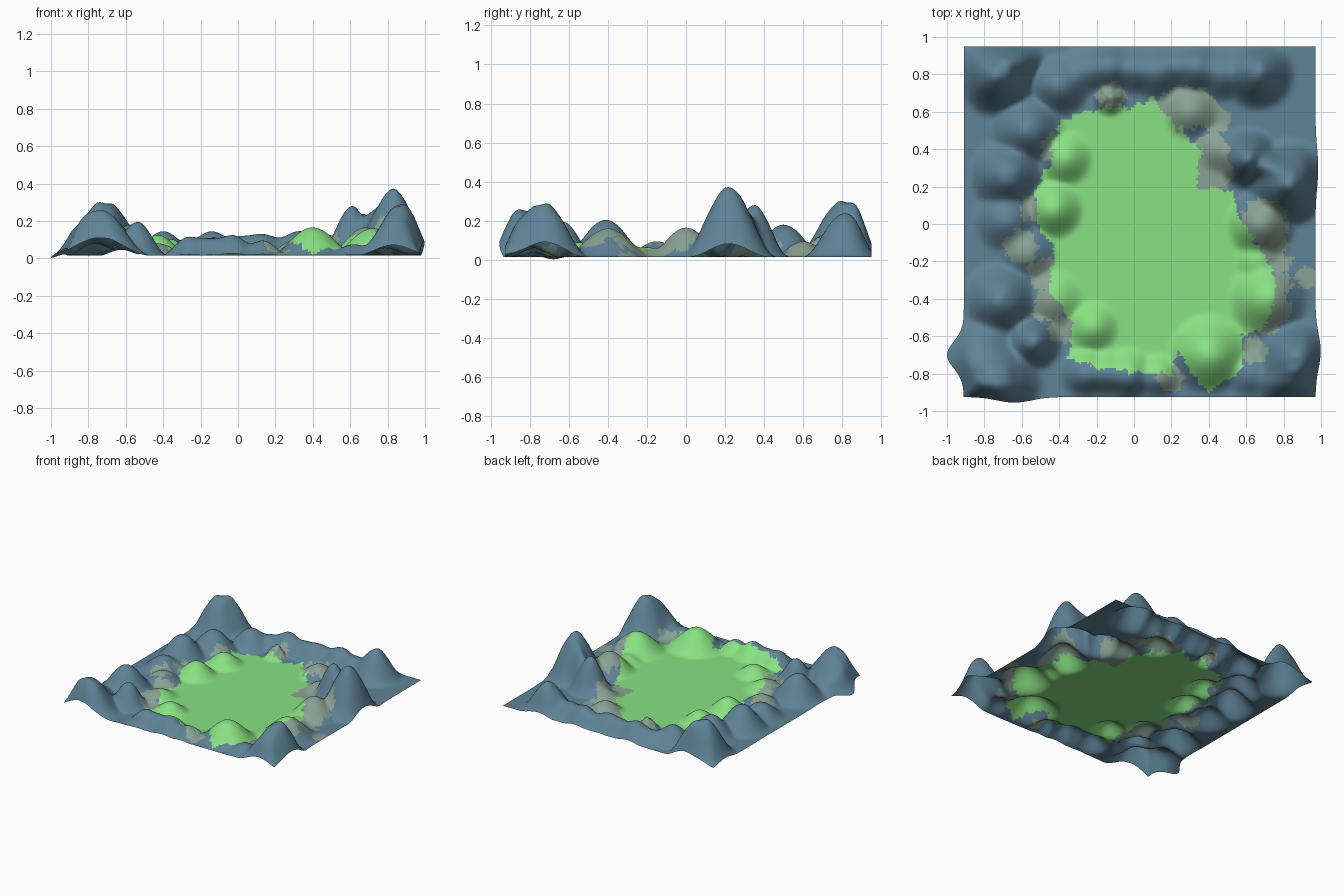
import bpy, bmesh, math, random
from mathutils import Vector, noise

random.seed(4)
X0, X1, Y0, Y1, BASE = -0.91, 0.97, -0.925, 0.95, 0.015
N = 120

# Steep peaks: x, y, radius, height
PEAKS = [
    (-0.73, 0.80, 0.25, 0.28), (-0.64, 0.88, 0.18, 0.20), (0.66, 0.81, 0.22, 0.22),
    (0.83, 0.22, 0.25, 0.35), (0.61, 0.35, 0.18, 0.26), (0.72, 0.31, 0.13, 0.19),
    (0.87, -0.72, 0.23, 0.27), (0.83, -0.84, 0.22, 0.18), (-0.74, -0.85, 0.28, 0.25),
    (-0.80, -0.68, 0.22, 0.12), (-0.54, -0.63, 0.17, 0.18),
    (-0.71, -0.41, 0.23, 0.19), (-0.68, 0.26, 0.22, 0.19), (-0.57, 0.50, 0.22, 0.165),
]
# Rounded hills: x, y, radius, height
HILLS = [
    (-0.40, 0.74, 0.18, 0.13), (-0.14, 0.84, 0.17, 0.13), (-0.27, 0.82, 0.15, 0.08),
    (0.0, 0.83, 0.15, 0.10), (0.12, 0.82, 0.17, 0.115), (0.22, 0.85, 0.14, 0.08),
    (0.33, 0.84, 0.17, 0.13), (0.47, 0.81, 0.17, 0.11), (0.30, 0.60, 0.16, 0.08),
    (0.46, 0.40, 0.14, 0.06), (-0.37, 0.35, 0.16, 0.09), (-0.43, 0.08, 0.17, 0.11),
    (-0.68, 0.02, 0.19, 0.11), (-0.57, -0.15, 0.17, 0.08), (-0.43, -0.40, 0.17, 0.065),
    (-0.22, -0.55, 0.15, 0.075), (0.40, -0.70, 0.23, 0.15), (-0.26, -0.80, 0.15, 0.10),
    (-0.15, -0.80, 0.14, 0.09), (-0.03, -0.81, 0.16, 0.11), (0.13, -0.82, 0.14, 0.08),
    (0.68, 0.0, 0.20, 0.15), (0.72, -0.40, 0.23, 0.145), (0.66, -0.20, 0.13, 0.05),
    (0.62, -0.80, 0.15, 0.06),
]
ROCK = (-0.13, 0.67, 0.10, 0.09)

# Outline of the grassy valley
GRASS = [
    (0.10, 0.68), (0.20, 0.55), (0.36, 0.40), (0.33, 0.20), (0.52, 0.18), (0.58, 0.0),
    (0.69, -0.15), (0.77, -0.35), (0.70, -0.55), (0.58, -0.60), (0.58, -0.78),
    (0.40, -0.90), (0.23, -0.68), (0.20, -0.80), (0.0, -0.80), (-0.36, -0.72),
    (-0.32, -0.55), (-0.46, -0.35), (-0.42, -0.15), (-0.50, -0.05), (-0.53, 0.15),
    (-0.46, 0.30), (-0.40, 0.56), (-0.20, 0.62), (-0.02, 0.62),
]
# Patches of bare gravel: x, y, radius
GRAVEL = [
    (-0.12, 0.68, 0.08), (0.25, 0.62, 0.12), (0.36, 0.61, 0.11), (0.45, 0.56, 0.07),
    (0.42, 0.40, 0.09), (0.42, 0.28, 0.11), (0.70, 0.02, 0.12), (0.74, -0.12, 0.07),
    (0.75, -0.45, 0.09), (0.79, -0.32, 0.05), (0.78, -0.21, 0.06), (0.72, -0.55, 0.05),
    (0.64, -0.68, 0.07), (0.92, -0.29, 0.06), (0.19, -0.83, 0.07), (-0.43, 0.41, 0.07),
    (-0.55, 0.08, 0.06), (-0.60, -0.12, 0.09), (-0.47, -0.27, 0.09),
    (-0.46, -0.44, 0.08), (-0.38, -0.57, 0.07),
]


def bell(x, y, hill, power=2.0):
    cx, cy, r, h = hill
    t = ((x - cx) ** 2 + (y - cy) ** 2) / (r * r)
    return h * (1 - t) ** power if t < 1 else 0.0


def rim_fade(x, y):
    # Hills drop away towards the border of the sheet
    d = min(x - X0, X1 - x, y - Y0, Y1 - y)
    t = min(1.0, max(0.0, d / 0.09))
    return 0.45 + 0.55 * t * (2 - t)


def height(x, y):
    # Soft maximum blends neighbouring hills without stacking them
    total = sum(bell(x, y, p, 2.3) ** 2.3 for p in PEAKS)
    total += sum(bell(x, y, p) ** 2.3 for p in HILLS + [ROCK])
    z = total ** (1 / 2.3)
    rough = min(1, max(0, z - 0.12) / 0.15)
    z += 0.022 * rough * noise.noise(Vector((x * 14, y * 14, 3)))
    # Rugged rock
    if bell(x, y, ROCK) > 0.03:
        z += 0.03 * noise.noise(Vector((x * 30, y * 30, 8)))
    return BASE + z * rim_fade(x, y)


def gauss(v, c, w):
    return math.exp(-((v - c) / w) ** 2)


def near(d):
    return max(0.0, 1 - d / 0.25) ** 2


def bulge(x, y, z):
    # Outer rim swells sideways beside the corner mountains
    dx = -0.09 * gauss(y, -0.70, 0.10) * near(x - X0)
    dx += (0.028 * gauss(y, -0.68, 0.13) + 0.015 * gauss(y, 0.3, 0.15)) * near(X1 - x)
    dy = -0.03 * gauss(x, -0.64, 0.13) * near(y - Y0)
    z -= (0.9 * (z - BASE) + BASE) * gauss(y, -0.68, 0.09) * max(0, 1 - (x - X0) / 0.06)
    return x + dx, y + dy, max(0.0, z)


def inside(x, y, poly):
    hit = False
    for (ax, ay), (bx, by) in zip(poly, poly[1:] + poly[:1]):
        if (ay > y) != (by > y) and x < ax + (y - ay) * (bx - ax) / (by - ay):
            hit = not hit
    return hit


def ground_colour(x, y):
    # Ragged borders between grass, gravel and stone
    x0, y0 = x, y
    x += 0.03 * noise.noise(Vector((x0 * 24, y0 * 24, 1))) + random.uniform(-0.004, 0.004)
    y += 0.03 * noise.noise(Vector((x0 * 24, y0 * 24, 6))) + random.uniform(-0.004, 0.004)
    if inside(x, y, GRASS):
        return 1
    if any((x - a) ** 2 + (y - b) ** 2 < r * r for a, b, r in GRAVEL):
        return 2
    return 0


# Terrain sheet
bm = bmesh.new()
rows = []
for j in range(N + 1):
    y = Y0 + (Y1 - Y0) * j / N
    row = []
    for i in range(N + 1):
        x = X0 + (X1 - X0) * i / N
        row.append(bm.verts.new(bulge(x, y, height(x, y))))
    rows.append(row)
for j in range(N):
    for i in range(N):
        a, b, c, d = rows[j][i], rows[j][i + 1], rows[j + 1][i + 1], rows[j + 1][i]
        tris = ((a, b, c), (a, c, d)) if (i + j) % 2 else ((a, b, d), (b, c, d))
        for tri in tris:
            f = bm.faces.new(tri)
            f.smooth = True
            m = f.calc_center_median()
            f.material_index = ground_colour(m.x, m.y)
mesh = bpy.data.meshes.new("valley_terrain")
bm.to_mesh(mesh)
bm.free()

# Flat colours
for name, col in (("blue_stone", (0.115, 0.228, 0.308, 1)),
                  ("green_grass", (0.25, 0.755, 0.227, 1)),
                  ("grey_gravel", (0.25, 0.36, 0.295, 1))):
    mat = bpy.data.materials.new(name)
    mat.diffuse_color = col
    mesh.materials.append(mat)

terrain = bpy.data.objects.new("valley_terrain", mesh)
bpy.context.collection.objects.link(terrain)
